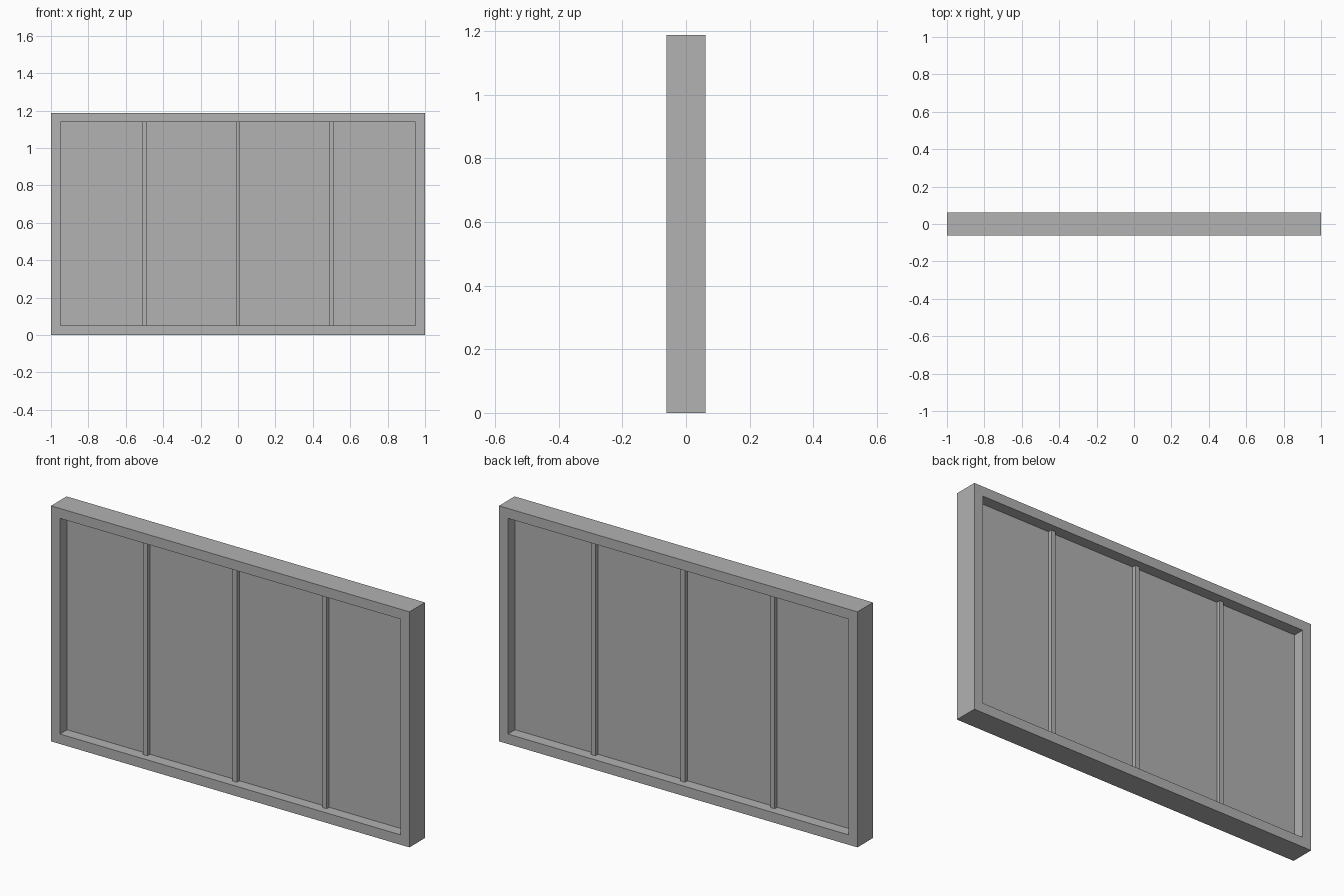
import bpy
import bmesh

WIDTH, DEPTH, HEIGHT = 2.0, 0.124, 1.188
BORDER = 0.05
PANEL_DEPTH = 0.01
BAR_WIDTH, BAR_DEPTH = 0.024, 0.05

cube = bpy.data.objects.get("Cube")
if cube:
    bpy.data.objects.remove(cube, do_unlink=True)

# Single grey finish
grey = bpy.data.materials.new("window_grey")
grey.use_nodes = True
colour = (0.445, 0.445, 0.445, 1)
grey.diffuse_color = colour
grey.node_tree.nodes["Principled BSDF"].inputs["Base Color"].default_value = colour


def add_object(name, bm):
    bmesh.ops.recalc_face_normals(bm, faces=bm.faces)
    mesh = bpy.data.meshes.new(name)
    bm.to_mesh(mesh)
    bm.free()
    mesh.materials.append(grey)
    obj = bpy.data.objects.new(name, mesh)
    bpy.context.collection.objects.link(obj)
    return obj


def add_box(name, x, size):
    bm = bmesh.new()
    bmesh.ops.create_cube(bm, size=1)
    bmesh.ops.scale(bm, vec=size, verts=bm.verts)
    obj = add_object(name, bm)
    obj.location = (x, 0, HEIGHT / 2)
    return obj


def rectangle(bm, inset):
    x, low, high = WIDTH / 2 - inset, inset, HEIGHT - inset
    corners = [(-x, low), (x, low), (x, high), (-x, high)]
    return [bm.verts.new((cx, -DEPTH / 2, cz)) for cx, cz in corners]


# Outer frame: a mitred ring extruded through its depth
bm = bmesh.new()
outer, inner = rectangle(bm, 0), rectangle(bm, BORDER)
for i in range(4):
    j = (i + 1) % 4
    bm.faces.new((outer[i], outer[j], inner[j], inner[i]))
ring = bmesh.ops.extrude_face_region(bm, geom=bm.faces[:], use_keep_orig=True)
back = [v for v in ring["geom"] if isinstance(v, bmesh.types.BMVert)]
bmesh.ops.translate(bm, vec=(0, DEPTH, 0), verts=back)
add_object("outer_frame", bm)

# Thin pane in the middle of the frame
opening = HEIGHT - 2 * BORDER
add_box("pane", 0, (WIDTH - 2 * BORDER, PANEL_DEPTH, opening))

# Upright bars standing proud of the pane on both sides
for side, x in (("right", -0.5), ("centre", 0), ("left", 0.5)):
    add_box(f"{side}_bar", x, (BAR_WIDTH, BAR_DEPTH, opening))
